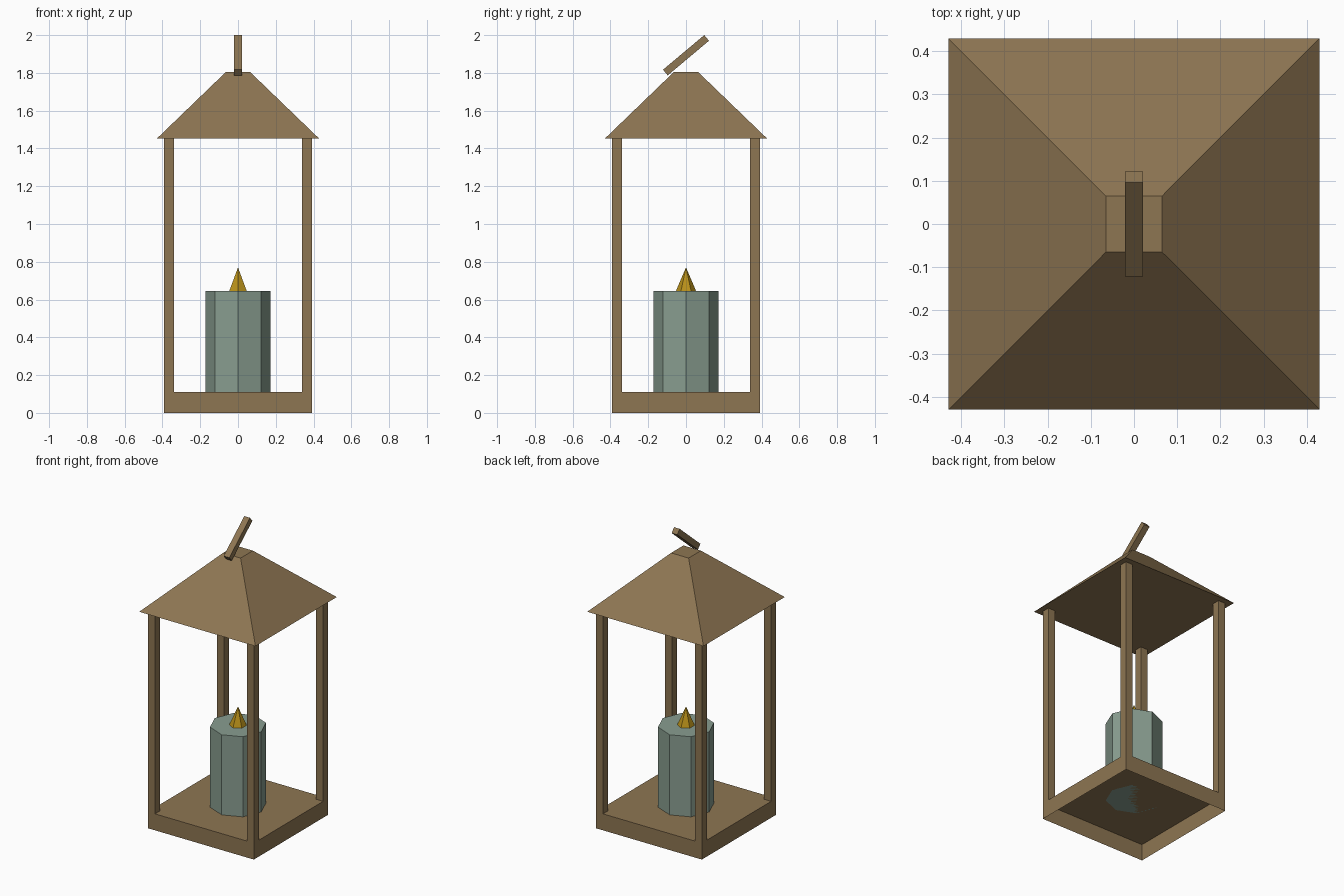
import bpy, bmesh, math
from mathutils import Matrix

if "Cube" in bpy.data.objects:
    bpy.data.objects.remove(bpy.data.objects["Cube"])


def material(name, rgb):
    m = bpy.data.materials.new(name)
    m.diffuse_color = (*rgb, 1)
    m.use_nodes = True
    m.node_tree.nodes["Principled BSDF"].inputs["Base Color"].default_value = m.diffuse_color
    return m


WOOD = material("wood", (0.27, 0.18, 0.085))
WAX = material("wax", (0.25, 0.34, 0.28))
FIRE = material("fire", (0.48, 0.28, 0.01))


def finish(bm, name, mat):
    bmesh.ops.recalc_face_normals(bm, faces=bm.faces)
    mesh = bpy.data.meshes.new(name)
    bm.to_mesh(mesh)
    bm.free()
    mesh.materials.append(mat)
    ob = bpy.data.objects.new(name, mesh)
    bpy.context.collection.objects.link(ob)
    return ob


def box(name, centre, size, mat, tilt=0.0, open_top=False, open_bottom=False):
    bm = bmesh.new()
    bmesh.ops.create_cube(bm, size=1)
    bm.normal_update()
    drop = [f for f in bm.faces
            if (open_top and f.normal.z > 0.9) or (open_bottom and f.normal.z < -0.9)]
    if drop:
        bmesh.ops.delete(bm, geom=drop, context='FACES')
    bm.transform(Matrix.Translation(centre) @ Matrix.Rotation(tilt, 4, 'X')
                 @ Matrix.Diagonal((*size, 1)))
    ob = finish(bm, name, mat)
    return ob


def cone(name, sides, r1, r2, z1, z2, mat, turn=0.0):
    bm = bmesh.new()
    bmesh.ops.create_cone(bm, cap_ends=True, segments=sides, radius1=r1, radius2=r2,
                          depth=z2 - z1)
    bm.transform(Matrix.Translation((0, 0, (z1 + z2) / 2)) @ Matrix.Rotation(turn, 4, 'Z'))
    bmesh.ops.remove_doubles(bm, verts=bm.verts, dist=1e-5)
    # put the first vertex of every ring on the +y axis
    v = max(bm.verts, key=lambda p: p.co.xy.length)
    step = math.tau / sides
    off = (math.atan2(v.co.y, v.co.x) - math.pi / 2 - turn) % step
    bm.transform(Matrix.Rotation(-off, 4, 'Z'))
    return finish(bm, name, mat)


BASE_TOP, EAVES, ROOF_TOP = 0.11, 1.452, 1.804
HALF, POST = 0.392, 0.052

# Base tray, hollow underneath
box("base", (0, 0, BASE_TOP / 2), (2 * HALF, 2 * HALF, BASE_TOP), WOOD, open_bottom=True)

# Four corner posts
for sx, side in ((-1, "left"), (1, "right")):
    for sy, end in ((-1, "front"), (1, "back")):
        c = HALF - POST / 2
        box(f"{end}_{side}_post", (sx * c, sy * c, (BASE_TOP + EAVES) / 2),
            (POST, POST, EAVES - BASE_TOP), WOOD, open_top=True, open_bottom=True)

# Truncated pyramid roof
R2 = math.sqrt(2)
cone("roof", 4, 0.43 * R2, 0.065 * R2, EAVES, ROOF_TOP, WOOD, turn=math.pi / 4)

# Tilted handle bar on the roof
box("handle", (0, 0, 1.8935), (0.042, 0.285, 0.039), WOOD, tilt=math.radians(40))

# Eight-sided candle and six-sided flame
cone("candle", 8, 0.172, 0.172, BASE_TOP, 0.646, WAX)
cone("flame", 6, 0.053, 0.0, 0.646, 0.77, FIRE)
